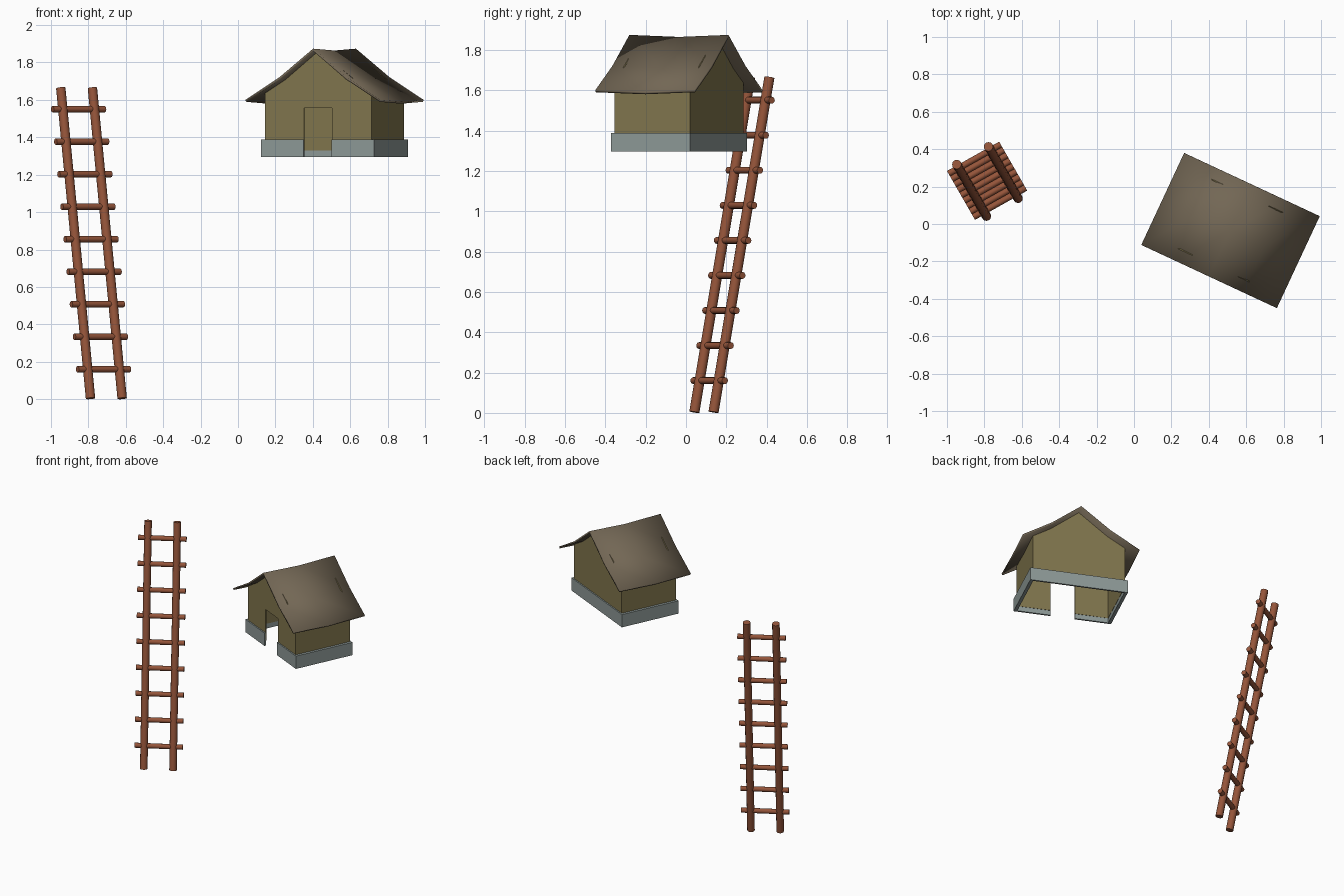
import bpy, bmesh, math
from mathutils import Vector, Matrix

if "Cube" in bpy.data.objects:
    bpy.data.objects.remove(bpy.data.objects["Cube"])


def material(name, rgb):
    m = bpy.data.materials.new(name)
    m.diffuse_color = (*rgb, 1)
    m.use_nodes = True
    m.node_tree.nodes["Principled BSDF"].inputs["Base Color"].default_value = m.diffuse_color
    return m


WOOD = material("red brown wood", (0.30, 0.09, 0.042))
WALL = material("olive plaster", (0.22, 0.18, 0.075))
ROOF = material("dark brown roof", (0.17, 0.135, 0.09))
STONE = material("grey stone", (0.27, 0.32, 0.31))
HOUSE = Matrix.Translation((0.516, -0.035, 0)) @ Matrix.Rotation(math.radians(-25), 4, 'Z')


def finish(bm, name, mat, matrix=None, normals=True):
    if normals:
        bmesh.ops.recalc_face_normals(bm, faces=bm.faces[:])
    me = bpy.data.meshes.new(name)
    bm.to_mesh(me)
    bm.free()
    me.materials.append(mat)
    ob = bpy.data.objects.new(name, me)
    bpy.context.collection.objects.link(ob)
    if matrix:
        ob.matrix_world = matrix
    return ob


def smooth(ob, angle=None):
    for o in bpy.context.selected_objects:
        o.select_set(False)
    ob.select_set(True)
    bpy.context.view_layer.objects.active = ob
    if angle:
        bpy.ops.object.shade_smooth_by_angle(angle=math.radians(angle))
    else:
        bpy.ops.object.shade_smooth()


def rod(name, a, b, r, sides=12):
    a, b = Vector(a), Vector(b)
    d = b - a
    bm = bmesh.new()
    bmesh.ops.create_cone(bm, cap_ends=True, segments=sides, radius1=r, radius2=r, depth=d.length)
    rot = d.to_track_quat('Z', 'Y').to_matrix().to_4x4()
    ob = finish(bm, name, WOOD, Matrix.Translation((a + b) / 2) @ rot)
    smooth(ob, 40)


# Ladder: two leaning rails and nine rungs
foot, head = Vector((-0.704, 0.089, 0.004)), Vector((-0.863, 0.366, 1.664))
across = Vector((0.872, 0.489, 0))
for side, label in ((-1, "left"), (1, "right")):
    off = across * 0.097 * side
    rod("ladder_rail_" + label, foot + off, head + off, 0.025)
for i in range(9):
    z = 0.16 + i * 0.1738
    c = foot.lerp(head, (z - foot.z) / (head.z - foot.z))
    rod(f"ladder_rung_{i + 1}", c - across * 0.16, c + across * 0.16, 0.017)

# House walls: open-bottomed shell with gables and a doorway
W, D, DOOR = 0.314, 0.207, 0.083
LOW, EAVE, APEX, LINTEL = 1.33, 1.635, 1.868, 1.558
bm = bmesh.new()


def face(pts):
    bm.faces.new([bm.verts.new(p) for p in pts])


for s in (-1, 1):
    face([(s * W, -D, LOW), (s * W, D, LOW), (s * W, D, EAVE), (s * W, -D, EAVE)][::s])
face([(W, D, LOW), (-W, D, LOW), (-W, D, EAVE), (0, D, APEX), (W, D, EAVE)])
face([(-W, -D, LOW), (-DOOR, -D, LOW), (-DOOR, -D, LINTEL), (DOOR, -D, LINTEL),
      (DOOR, -D, LOW), (W, -D, LOW), (W, -D, EAVE), (0, -D, APEX), (-W, -D, EAVE)])
bmesh.ops.remove_doubles(bm, verts=bm.verts[:], dist=0.0001)
walls = finish(bm, "house_walls", WALL, HOUSE, normals=False)
sol = walls.modifiers.new("thickness", 'SOLIDIFY')
sol.thickness, sol.offset = 0.006, -1

# Stone foundation: a thin band around the walls, cut open at the door
FX, FY = 0.333, 0.216
outer = [(DOOR, -FY), (FX, -FY), (FX, FY), (-FX, FY), (-FX, -FY), (-DOOR, -FY)]
ix, iy = W - 0.003, D - 0.003
inner = [(DOOR, -iy), (ix, -iy), (ix, iy), (-ix, iy), (-ix, -iy), (-DOOR, -iy)]
bm = bmesh.new()
rings = [[bm.verts.new((*p[k], z)) for p, z in
          ((outer, 1.295), (outer, 1.388), (inner, 1.388), (inner, 1.295))] for k in range(6)]
for a, b in zip(rings, rings[1:]):
    for j in range(4):
        n = (j + 1) % 4
        bm.faces.new((a[j], b[j], b[n], a[n]))
bm.faces.new(rings[0])
bm.faces.new(rings[-1])
finish(bm, "foundation", STONE, HOUSE)

# Roof: flared gable profile with a slightly sagging ridge
profile = [(-0.40, 1.60), (-0.2, 1.720), (0, 1.874), (0.2, 1.720), (0.40, 1.60)]
bm = bmesh.new()
rows = []
for y, sag in ((-0.271, 0), (0, 0.01), (0.271, 0)):
    rows.append([bm.verts.new((x, y, z - sag)) for x, z in profile])
for a, b in zip(rows, rows[1:]):
    for j in range(4):
        bm.faces.new((a[j], a[j + 1], b[j + 1], b[j]))
roof = finish(bm, "roof", ROOF, HOUSE, normals=False)
sol = roof.modifiers.new("thickness", 'SOLIDIFY')
sol.thickness, sol.offset = 0.012, -1
smooth(roof)
